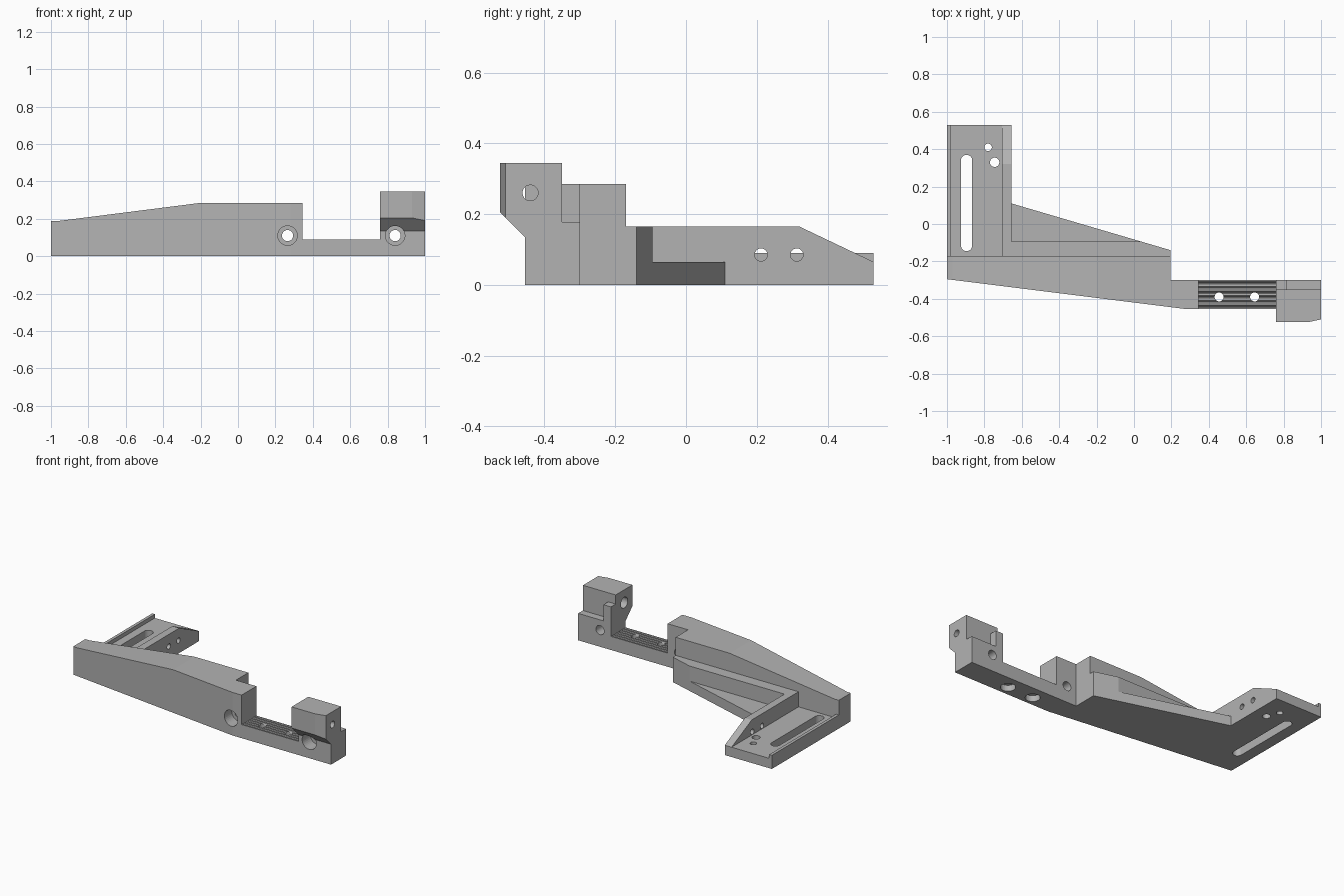
import bpy, bmesh, math
from mathutils import Vector

cube = bpy.data.objects.get("Cube")
if cube:
    bpy.data.objects.remove(cube, do_unlink=True)

grey = bpy.data.materials.new("plain_grey")
grey.use_nodes = True
GREY = (0.45, 0.45, 0.45, 1)
grey.diffuse_color = GREY
grey.node_tree.nodes["Principled BSDF"].inputs["Base Color"].default_value = GREY

# Maps profile coordinates (u, v) and extrusion depth w into x, y, z
AXES = {
    "x": lambda u, v, w: (w, u, v),
    "y": lambda u, v, w: (u, w, v),
    "z": lambda u, v, w: (u, v, w),
}


def prism(name, points, axis, start, end):
    """Extrude a closed profile along an axis."""
    bm = bmesh.new()
    verts = [bm.verts.new(AXES[axis](u, v, start)) for u, v in points]
    face = bm.faces.new(verts)
    out = bmesh.ops.extrude_face_region(bm, geom=[face])
    shift = Vector(AXES[axis](0, 0, end - start))
    moved = [g for g in out["geom"] if isinstance(g, bmesh.types.BMVert)]
    bmesh.ops.translate(bm, vec=shift, verts=moved)
    bmesh.ops.recalc_face_normals(bm, faces=bm.faces)
    mesh = bpy.data.meshes.new(name)
    bm.to_mesh(mesh)
    bm.free()
    mesh.materials.append(grey)
    ob = bpy.data.objects.new(name, mesh)
    bpy.context.collection.objects.link(ob)
    return ob


def combine(target, tool, operation):
    """Apply an exact boolean and remove the tool."""
    mod = target.modifiers.new("combine", "BOOLEAN")
    mod.operation = operation
    mod.solver = "EXACT"
    mod.object = tool
    bpy.context.view_layer.update()
    bpy.context.view_layer.objects.active = target
    bpy.ops.object.modifier_apply(modifier=mod.name)
    bpy.data.objects.remove(tool, do_unlink=True)


def rect(u0, u1, v0, v1):
    return [(u0, v0), (u1, v0), (u1, v1), (u0, v1)]


def rounded_slot(u, v0, v1, r, n=32):
    """Outline of a slot along v; equal ends give a circle."""
    pts = []
    for i in range(n):
        a = 2 * math.pi * (i + 0.5) / n
        pts.append((u + r * math.cos(a), (v1 if math.sin(a) > 0 else v0) + r * math.sin(a)))
    return pts


def drill(target, u, v, r, axis, start, end):
    combine(target, prism("drill", rounded_slot(u, v, v, r), axis, start, end), "DIFFERENCE")


# Main beam: plan outline trimmed by the front profile
bracket = prism("bracket", [(-1, -.17), (-1, -.295), (.28, -.455), (1, -.455),
                            (1, -.30), (.195, -.30), (.195, -.17)], "z", -.1, .5)
profile = [(-1.1, 0), (1.1, 0), (1.1, .178), (.76, .178), (.76, .09), (.345, .09),
           (.345, .285), (-.2, .285), (-.97, .187), (-1.1, .187)]
combine(bracket, prism("beam_profile", profile, "y", -.7, .2), "INTERSECT")

# End block with undercut front, and its small back post
block = prism("end_block", [(-.455, .135), (-.525, .205), (-.525, .345), (-.35, .345),
                            (-.35, .12), (-.455, .12)], "x", .76, 1)
corner = [(.93, -.525), (1.07, -.495), (1.07, -.6), (.93, -.6)]
combine(block, prism("corner_cut", corner, "z", .1, .5), "DIFFERENCE")
combine(bracket, block, "UNION")
combine(bracket, prism("post", rect(.76, .815, -.37, -.30), "z", .12, .285), "UNION")

# Mounting arm: floor plate, ledge, side rib and outer lip
floor = [(-1, -.2), (.195, -.2), (.195, -.14), (-.655, .11), (-.655, .53), (-1, .53)]
arm = prism("arm", floor, "z", 0, .065)
ledge = [(-.68, -.2), (.195, -.2), (.195, -.14), (.04, -.0944), (-.68, -.0944)]
combine(arm, prism("ledge", ledge, "z", 0, .165), "UNION")
rib = [(-.2, 0), (.53, 0), (.53, .065), (.32, .165), (-.2, .165)]
combine(arm, prism("rib", rib, "x", -.705, -.655), "UNION")
combine(arm, prism("lip", rect(-1, -.98, -.2, .53), "z", 0, .09), "UNION")
combine(bracket, arm, "UNION")

# Adjustment slot and floor holes in the arm
combine(bracket, prism("slot", rounded_slot(-.895, -.115, .34, .03), "z", -.1, .3), "DIFFERENCE")
drill(bracket, -.78, .41, .02, "z", -.1, .3)
drill(bracket, -.745, .33, .025, "z", -.1, .3)

# Cross holes through the rib
for y in (.212, .313):
    drill(bracket, y, .085, .018, "x", -.76, -.6)

# Counterbored bolt holes through the beam
for x in (.265, .84):
    drill(bracket, x, .11, .03, "y", -.6, -.2)
    drill(bracket, x, .11, .052, "y", -.6, -.37)

# Pivot hole through the end block, wider on the inner side
drill(bracket, -.44, .26, .022, "x", .7, 1.1)
drill(bracket, -.44, .26, .036, "x", .7, .85)

# Fine grooves along the saddle
for i in range(6):
    y = -.315 - i * .025
    groove = [(y - .011, .1), (y + .011, .1), (y, .076)]
    combine(bracket, prism("groove", groove, "x", .345, .76), "DIFFERENCE")

# Saddle screw holes, countersunk from below
for x in (.455, .645):
    drill(bracket, x, -.39, .024, "z", -.1, .2)
    drill(bracket, x, -.39, .045, "z", -.1, .04)
